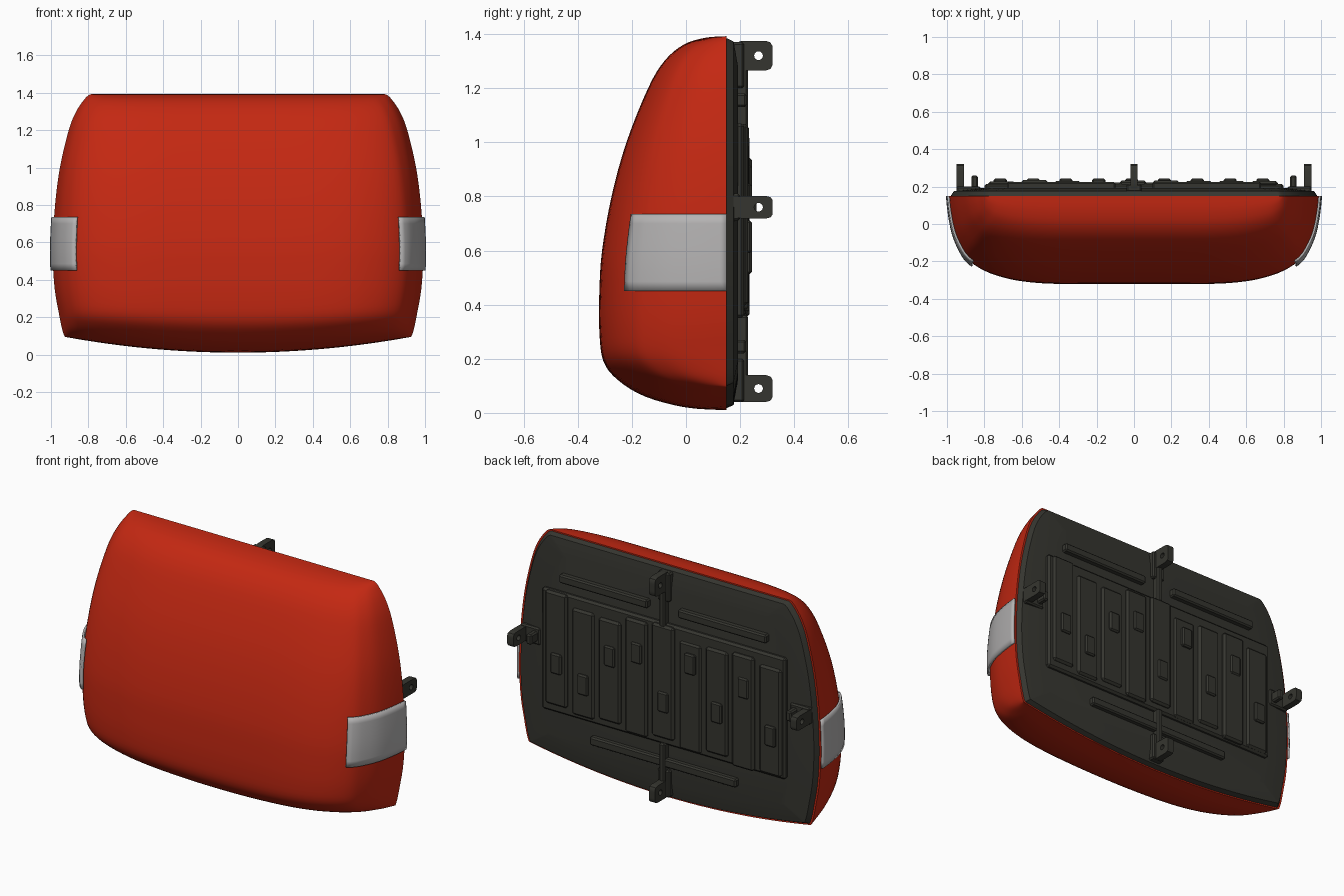
import bpy, bmesh, math, random
from mathutils import Vector

random.seed(4)
cube = bpy.data.objects.get("Cube")
if cube:
    bpy.data.objects.remove(cube, do_unlink=True)


def material(name, rgb):
    m = bpy.data.materials.new(name)
    m.use_nodes = True
    m.diffuse_color = (*rgb, 1)
    bsdf = next(n for n in m.node_tree.nodes if n.type == 'BSDF_PRINCIPLED')
    bsdf.inputs["Base Color"].default_value = (*rgb, 1)
    return m


RED = material("red paint", (0.55, 0.021, 0.006))
DARK = material("dark plastic", (0.036, 0.036, 0.029))
GREY = material("light grey lens", (0.46, 0.45, 0.45))
RIM = 0.15  # depth of the joint between shell and back plate


def finish(name, bm, mat, angle=35):
    bmesh.ops.recalc_face_normals(bm, faces=bm.faces)
    mesh = bpy.data.meshes.new(name)
    bm.to_mesh(mesh)
    bm.free()
    mesh.materials.append(mat)
    mesh.polygons.foreach_set("use_smooth", [True] * len(mesh.polygons))
    mesh.set_sharp_from_angle(angle=math.radians(angle))
    ob = bpy.data.objects.new(name, mesh)
    bpy.context.collection.objects.link(ob)
    return ob


def spline(points, steps):
    """Smooth curve through the points."""
    p = [Vector(q) for q in points]
    p = [p[0]] + p + [p[-1]]
    out = []
    for a, b, c, d in zip(p, p[1:], p[2:], p[3:]):
        for i in range(steps):
            t = i / steps
            out.append(0.5 * (2 * b + (c - a) * t + (2 * a - 5 * b + 4 * c - d) * t ** 2
                              + (3 * b - a - 3 * c + d) * t ** 3))
    return out + [p[-1]]


def skin(bm, rows):
    grid = [[bm.verts.new(p) for p in row] for row in rows]
    for lo, hi in zip(grid, grid[1:]):
        for a, b, c, d in zip(lo, lo[1:], hi[1:], hi):
            bm.faces.new((a, b, c, d))
    return grid


def box(name, x0, x1, y0, y1, z0, z1, bevel=0.008):
    bm = bmesh.new()
    bmesh.ops.create_cube(bm, size=1)
    for v in bm.verts:
        v.co = ((x0 + x1) / 2 + v.co.x * (x1 - x0), (y0 + y1) / 2 + v.co.y * (y1 - y0),
                (z0 + z1) / 2 + v.co.z * (z1 - z0))
    if bevel:
        bmesh.ops.bevel(bm, geom=bm.edges[:], offset=bevel, segments=1, affect='EDGES')
    return finish(name, bm, DARK)


# Shell: height, depth and half width, bottom to top
LEVELS = spline([(0.01, 0, 0.925), (0.02, 0.15, 0.93), (0.06, 0.3, 0.94), (0.12, 0.4, 0.95),
                 (0.19, 0.455, 0.96), (0.3, 0.47, 0.975), (0.45, 0.47, 0.988),
                 (0.6, 0.46, 0.99), (0.8, 0.425, 0.978), (1.0, 0.37, 0.952),
                 (1.2, 0.29, 0.905), (1.3, 0.23, 0.865), (1.36, 0.16, 0.825),
                 (1.386, 0.08, 0.8), (1.392, 0, 0.785)], 4)
# Half of the level section: share of width, share of depth
HALF = [(1, 0), (0.99, 0.2), (0.968, 0.43), (0.932, 0.61), (0.89, 0.74), (0.81, 0.85),
        (0.71, 0.925), (0.6, 0.97), (0.45, 0.995), (0.2, 1), (0, 1)]
SECTION = spline(HALF + [(-x, f) for x, f in HALF[-2::-1]], 3)


def level_row(z, depth, width, section):
    row = []
    for u, f in section:
        x = u * width
        sag = 0.09 * (x / 0.94) ** 2 * max(0, 1 - z / 0.35)  # curved lower edge
        row.append((x, RIM - depth * f, z + sag))
    return row


rows = [level_row(*lv, SECTION) for lv in LEVELS]
bm = bmesh.new()
skin(bm, rows)
bmesh.ops.holes_fill(bm, edges=[e for e in bm.edges if e.is_boundary], sides=0)
finish("red_shell", bm, RED)

# Back plate: tapered rings following the shell rim
rim = (rows[0][::-1] + [r[-1] for r in rows[1:-1]] + rows[-1][::-1]
       + [r[0] for r in rows[-2:0:-1]])
rim = rows[0] + [r[-1] for r in rows[1:-1]] + rows[-1][::-1] + [r[0] for r in rows[-2:0:-1]]
bm = bmesh.new()
rings = []
for y, s in ((0.149, 0.99), (0.176, 0.972), (0.192, 0.84)):
    rings.append([bm.verts.new((x * s, y, 0.7 + (z - 0.7) * s)) for x, _, z in rim])
for a, b in zip(rings, rings[1:]):
    for i in range(len(a)):
        bm.faces.new((a[i - 1], a[i], b[i], b[i - 1]))
bm.faces.new(rings[-1])
finish("back_plate", bm, DARK, 25)


# Side lenses: raised panels wrapping the shell sides
def level_at(z):
    for a, b in zip(LEVELS, LEVELS[1:]):
        if a[0] <= z <= b[0]:
            return a.lerp(b, (z - a[0]) / (b[0] - a[0]))


wrap = [q for q in SECTION if q[0] > 0 and q[1] < 0.79]
for side, label in ((1, "left"), (-1, "right")):
    bm = bmesh.new()
    lens_rows = []
    for i in range(9):
        z, depth, width = level_at(0.45 + 0.285 * i / 8)
        lens_rows.append(level_row(z, depth + 0.01, width + 0.009,
                                   [(u * side, f) for u, f in wrap]))
    skin(bm, lens_rows)
    ob = finish(label + "_side_lens", bm, GREY)
    solid = ob.modifiers.new("thickness", 'SOLIDIFY')
    solid.thickness = 0.012
    solid.offset = 0


# Mounting lugs: rounded tabs with a bolt hole
def lug(name, x, z, half_height, width=0.04):
    bm = bmesh.new()
    n, cy = 32, 0.25
    outer, inner = [], []
    for i in range(n):
        a = math.tau * i / n
        c, s = math.cos(a), math.sin(a)
        k = (abs(c) ** 6 + abs(s) ** 6) ** (-1 / 6)
        outer.append((cy + 0.07 * k * c, z + half_height * k * s))
        inner.append((cy + 0.018 + 0.016 * c, z + 0.016 * s))
    loops = [[bm.verts.new((x + dx, y, h)) for y, h in ring]
             for dx, ring in ((-width / 2, outer), (width / 2, outer),
                              (width / 2, inner), (-width / 2, inner))]
    for a, b in zip(loops, loops[1:] + loops[:1]):
        for i in range(n):
            bm.faces.new((a[i - 1], a[i], b[i], b[i - 1]))
    finish(name, bm, DARK)


lug("top_lug", 0, 1.32, 0.055)
lug("bottom_lug", 0, 0.09, 0.05)
box("top_lug_foot", -0.04, 0.04, 0.17, 0.215, 1.2, 1.37)
box("bottom_lug_foot", -0.04, 0.04, 0.17, 0.215, 0.04, 0.2)
box("top_web", -0.018, 0.018, 0.18, 0.23, 1.05, 1.3)
box("bottom_web", -0.018, 0.018, 0.18, 0.23, 0.1, 0.36)
for side, label in ((1, "left"), (-1, "right")):
    lug(label + "_lug", side * 0.93, 0.76, 0.042)
    lo, hi = sorted((side * 0.82, side * 0.95))
    box(label + "_lug_foot", lo, hi, 0.16, 0.2, 0.71, 0.81)
    lo, hi = sorted((side * 0.835, side * 0.87))
    box(label + "_lug_stop", lo, hi, 0.18, 0.26, 0.73, 0.79)
    # Stiffening bars above the inner panel
    lo, hi = sorted((side * 0.1, side * 0.68))
    box(label + "_upper_bar", lo, hi, 0.18, 0.225, 1.13, 1.18)
box("lower_bar", -0.48, 0.48, 0.18, 0.222, 0.22, 0.27)

# Inner panel with uneven vertical ribs and pads
box("inner_panel", -0.8, 0.8, 0.18, 0.215, 0.35, 1.07, 0.012)
count = 9
for i in range(count):
    x = -0.79 + 1.58 * i / count
    low, high = random.uniform(0.35, 0.4), random.uniform(0.99, 1.08)
    box(f"panel_rib_{i + 1}", x + 0.01, x + 0.155, 0.2, random.uniform(0.222, 0.236),
        low, high, 0.012)
    z = random.uniform(0.48, 0.85)
    box(f"panel_pad_{i + 1}", x + 0.04, x + 0.11, 0.2, 0.243, z, z + 0.12)
